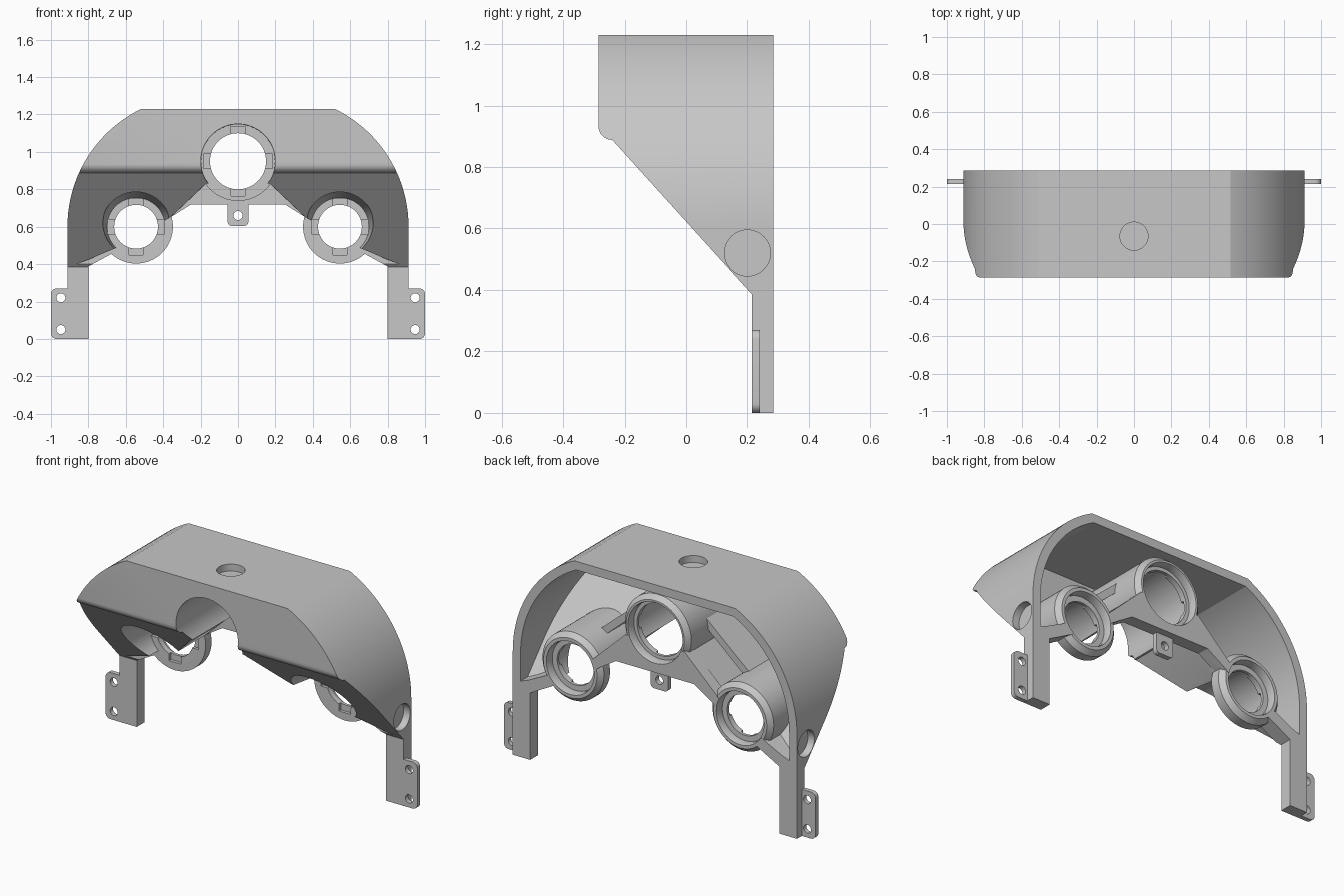
import bpy, bmesh, math
from mathutils import Matrix, Vector

if "Cube" in bpy.data.objects:
    bpy.data.objects.remove(bpy.data.objects["Cube"])

grey = bpy.data.materials.new("plain grey")
grey.diffuse_color = (0.57, 0.57, 0.57, 1)
grey.use_nodes = True
grey.node_tree.nodes["Principled BSDF"].inputs["Base Color"].default_value = grey.diffuse_color


def add_object(name, bm):
    bmesh.ops.recalc_face_normals(bm, faces=bm.faces)
    me = bpy.data.meshes.new(name)
    bm.to_mesh(me)
    bm.free()
    ob = bpy.data.objects.new(name, me)
    bpy.context.collection.objects.link(ob)
    me.materials.append(grey)
    return ob


def prism(name, pts, a, b, axis="y"):
    """Extrude an outline: (x, z) along y, or (y, z) along x."""
    bm = bmesh.new()
    place = (lambda p, d: (p[0], d, p[1])) if axis == "y" else (lambda p, d: (d, p[0], p[1]))
    face = bm.faces.new([bm.verts.new(place(p, a)) for p in pts])
    ext = bmesh.ops.extrude_face_region(bm, geom=[face])
    shift = Vector(place((0, 0), b - a))
    bmesh.ops.translate(bm, vec=shift, verts=[v for v in ext["geom"] if isinstance(v, bmesh.types.BMVert)])
    # keep the starting cap so that the solid is closed
    if not face.is_valid or any(e.is_boundary for e in bm.edges):
        bmesh.ops.holes_fill(bm, edges=[e for e in bm.edges if e.is_boundary])
    return add_object(name, bm)


def lathe(name, cx, cz, profile, n=64):
    """Solid of revolution about a y-directed axis; profile is (radius, y)."""
    bm = bmesh.new()
    rings = [[bm.verts.new((cx + r * math.cos(2 * math.pi * i / n), y,
                            cz + r * math.sin(2 * math.pi * i / n))) for i in range(n)]
             for r, y in profile]
    for p, q in zip(rings, rings[1:]):
        for i in range(n):
            j = (i + 1) % n
            bm.faces.new((p[i], p[j], q[j], q[i]))
    bm.faces.new(rings[0])
    bm.faces.new(rings[-1])
    return add_object(name, bm)


def cylinder(name, loc, r, depth, axis):
    bm = bmesh.new()
    rot = {"x": Matrix.Rotation(math.pi / 2, 4, "Y"), "y": Matrix.Rotation(math.pi / 2, 4, "X"),
           "z": Matrix.Identity(4)}[axis]
    bmesh.ops.create_cone(bm, cap_ends=True, segments=48, radius1=r, radius2=r, depth=depth,
                          matrix=Matrix.Translation(loc) @ rot)
    return add_object(name, bm)


def boolean(ob, tool, op):
    """Apply a boolean and discard the tool."""
    mod = ob.modifiers.new("bool", "BOOLEAN")
    mod.operation, mod.object, mod.solver = op, tool, "EXACT"
    dg = bpy.context.evaluated_depsgraph_get()
    me = bpy.data.meshes.new_from_object(ob.evaluated_get(dg))
    ob.modifiers.clear()
    ob.data = me
    bpy.data.objects.remove(tool)


def mirrored(half):
    """Outline from a right half, listed from one centre end to the other."""
    return half + [(-x, z) for x, z in reversed(half)]


def arch(t, n=28):
    """Right side of the arch, inset by t, from the side wall to the flat top."""
    r = 0.70 - t
    top = 1.23 - t
    end = math.asin((top - 0.6) / r)
    return [(0.212 + r * math.cos(end * i / n), 0.6 + r * math.sin(end * i / n)) for i in range(n + 1)]


def rounded(x0, z0, x1, z1, r, n=6):
    pts = []
    for k, (cx, cz) in enumerate([(x1 - r, z1 - r), (x0 + r, z1 - r), (x0 + r, z0 + r), (x1 - r, z0 + r)]):
        for i in range(n + 1):
            a = math.pi / 2 * (k + i / n)
            pts.append((cx + r * math.cos(a), cz + r * math.sin(a)))
    return pts


# Hood: outer arch with legs, hollowed from the back
low = [(0.17, 0.83), (0.36, 0.65), (0.64, 0.475), (0.80, 0.388)]
hood = prism("hood", mirrored(low + [(0.80, 0), (0.912, 0)] + arch(0)), -0.4, 0.4)
cavity = prism("cavity", mirrored([(0.19, 0.885), (0.385, 0.695), (0.65, 0.54), (0.81, 0.46), (0.862, 0.44)]
                                  + arch(0.05)), -0.5, 0.5)
inner_side = prism("inner_side", [(-0.235, 1.3), (-0.235, 0.945), (0.6, 0.018), (0.6, 1.3)], -1, 1, "x")
boolean(cavity, inner_side, "INTERSECT")
boolean(hood, cavity, "DIFFERENCE")

# Rear lower band between the lower rings
band = prism("band", mirrored([(0.25, 0.72), (0.37, 0.645), (0.40, 0.69), (0.19, 0.89)]), 0.214, 0.32)
boolean(hood, band, "UNION")

# Inner ribs between the centre ring and the lower rings
for s in (-1, 1):
    rib = prism("rib", [(s * x, z) for x, z in
                        [(0.16, 1.0), (0.185, 1.03), (0.505, 0.755), (0.48, 0.72)]], -0.215, 0.10)
    boolean(hood, rib, "UNION")

# Ring tubes: (x, z, outer radius, front bore, bore at ring, lip, back recess)
rings = [(0, 0.95, 0.212, 0.199, 0.197, 0.15, 0.17)]
rings += [(s * 0.545, 0.60, 0.197, 0.186, 0.155, 0.117, 0.148) for s in (-1, 1)]
for x, z, out, *_ in rings:
    tube = lathe("tube", x, z, [(out, -0.27), (out, 0.255), (out - 0.025, 0.283)])
    boolean(hood, tube, "UNION")

# Clear everything in front of and below the lower edge
edge = [(0.17, 0.831), (0.36, 0.651), (0.64, 0.492), (0.80, 0.424), (0.95, 0.37)]
under = prism("under", mirrored(edge + [(0.95, -0.2)]), -0.5, 0.20)
boolean(hood, under, "DIFFERENCE")
for x, z, out, front, near, lip, back in rings:
    bore = lathe("bore", x, z, [(front, -0.5), (front, -0.06), (near, 0.20), (lip, 0.2005), (lip, 0.235),
                                (back, 0.2355), (back, 0.265), (back + 0.01, 0.30)])
    boolean(hood, bore, "DIFFERENCE")
    # Four shallow notches in the front of each lip
    for k in range(4):
        a = k * math.pi / 2
        c, s = math.cos(a), math.sin(a)
        quad = [(lip - 0.02, -0.038), (lip + 0.035, -0.038), (lip + 0.035, 0.038), (lip - 0.02, 0.038)]
        notch = prism("notch", [(x + u * c - v * s, z + u * s + v * c) for u, v in quad], 0.19, 0.218)
        boolean(hood, notch, "DIFFERENCE")

# Side outline: rounded front lip, sloping underside, straight legs
lip_arc = [(-0.24 - 0.045 * math.cos(a), 0.933 - 0.045 * math.sin(a))
           for a in [math.pi / 2 * i / 8 for i in range(9)]]
side = prism("side", [(-0.285, 1.4)] + lip_arc + [(0.215, 0.385), (0.215, -0.1), (0.285, -0.1), (0.285, 1.4)],
             -1.2, 1.2, "x")
boolean(hood, side, "INTERSECT")

# Round recesses on the top and the two sides
boolean(hood, cylinder("top_hole", (0, -0.065, 1.24), 0.075, 0.10, "z"), "DIFFERENCE")
for s in (-1, 1):
    boolean(hood, cylinder("side_hole", (s * 0.92, 0.2, 0.52), 0.075, 0.10, "x"), "DIFFERENCE")

# Mounting tabs with screw holes
tabs = []
for name, s in (("left_tab", -1), ("right_tab", 1)):
    x0, x1 = sorted((s * 0.89, s * 1.0))
    tab = prism(name, rounded(x0, 0.0, x1, 0.27, 0.03), 0.2151, 0.241)
    for z in (0.05, 0.22):
        boolean(tab, cylinder("screw_hole", (s * 0.947, 0.23, z), 0.024, 0.2, "y"), "DIFFERENCE")
    tabs.append(tab)
tab = prism("centre_tab", rounded(-0.055, 0.605, 0.055, 0.74, 0.02), 0.2151, 0.245)
boolean(tab, cylinder("screw_hole", (0, 0.23, 0.66), 0.024, 0.2, "y"), "DIFFERENCE")
tabs.append(tab)

# Smooth the curved surfaces, keep edges crisp
for ob in [hood] + tabs:
    bpy.ops.object.select_all(action="DESELECT")
    ob.select_set(True)
    bpy.context.view_layer.objects.active = ob
    bpy.ops.object.shade_smooth_by_angle(angle=math.radians(20))
